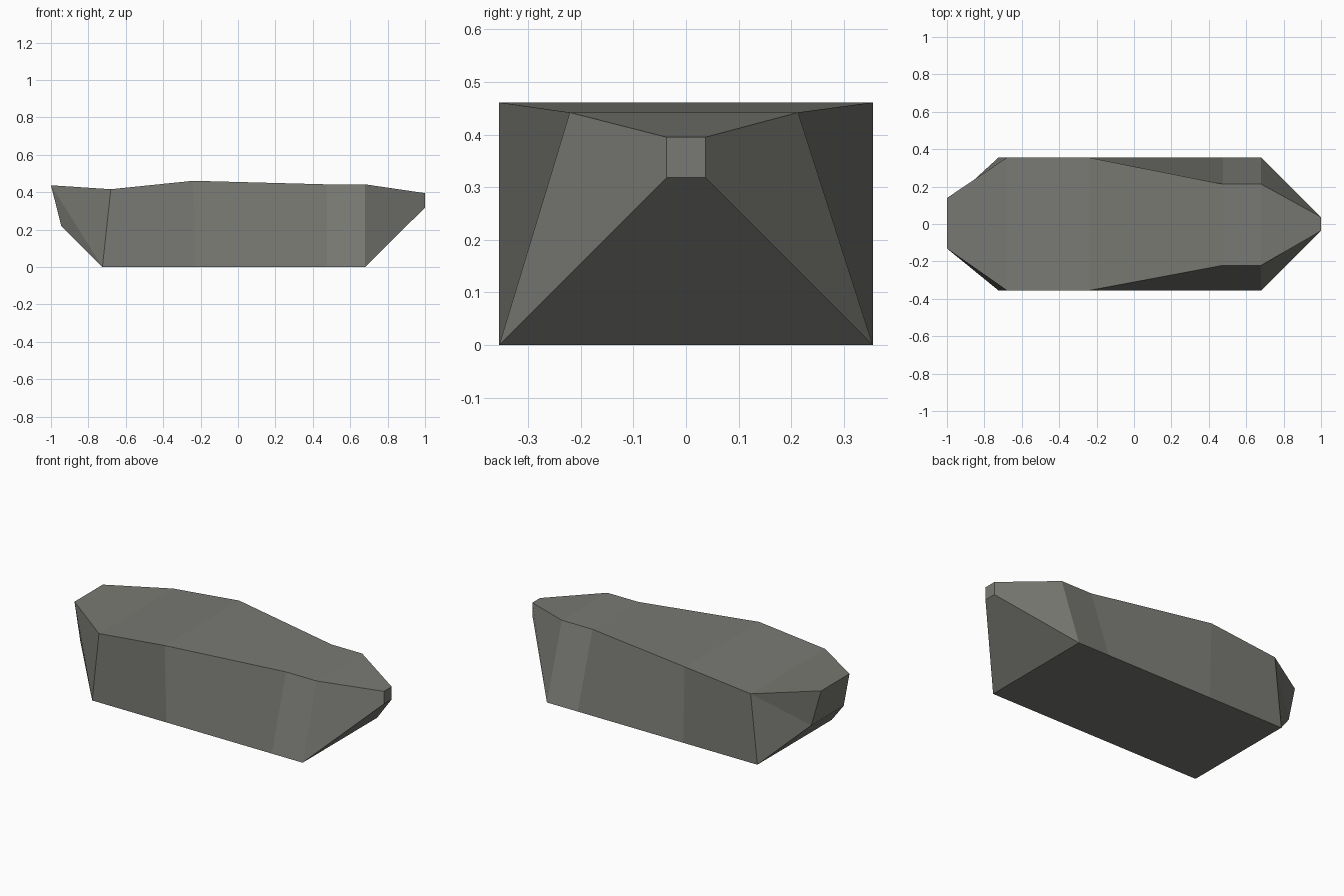
import bpy, bmesh

if "Cube" in bpy.data.objects:
    bpy.data.objects.remove(bpy.data.objects["Cube"])

# One flat grey-brown for the whole body
mat = bpy.data.materials.new("warm grey")
mat.diffuse_color = (0.19, 0.19, 0.172, 1)
mat.use_nodes = True
mat.node_tree.nodes["Principled BSDF"].inputs["Base Color"].default_value = mat.diffuse_color

# Cross-sections from stern to bow:
# lower x, lower half width, lower z, upper x, upper half width, upper z
stations = [
    (-0.945, 0.154, 0.22, -1.00, 0.135, 0.437),   # stern plate
    (-0.725, 0.355, 0.00, -0.68, 0.355, 0.416),   # stern shoulder
    (-0.23, 0.355, 0.00, -0.24, 0.355, 0.461),    # widest deck
    (0.475, 0.355, 0.00, 0.475, 0.217, 0.442),    # narrowed deck
    (0.68, 0.355, 0.00, 0.68, 0.217, 0.442),      # bow shoulder
    (1.00, 0.037, 0.318, 1.00, 0.037, 0.395),     # bow plate
]

bm = bmesh.new()
rings = []
for lx, lw, lz, ux, uw, uz in stations:
    shift = 0.004 if uw in (0.135, 0.217) else 0   # slight deck offset
    rings.append([bm.verts.new(p) for p in (
        (lx, -lw, lz), (lx, lw, lz),
        (ux, uw + (shift if uw < 0.2 else -shift), uz),
        (ux, -uw + (shift if uw < 0.2 else -shift), uz))])

# Skin between sections, with both stern cheeks folded explicitly
for i, (a, b) in enumerate(zip(rings, rings[1:])):
    for j in range(4):
        k = (j + 1) % 4
        if i == 0 and j == 1:
            bm.faces.new((a[1], a[2], b[2]))
            bm.faces.new((a[1], b[2], b[1]))
        elif i == 0 and j == 3:
            bm.faces.new((a[3], a[0], b[0]))
            bm.faces.new((a[3], b[0], b[3]))
        else:
            bm.faces.new((a[j], a[k], b[k], b[j]))

# Stern and bow end plates
bm.faces.new(rings[0])
bm.faces.new(rings[-1])
bmesh.ops.recalc_face_normals(bm, faces=bm.faces)

mesh = bpy.data.meshes.new("hull")
bm.to_mesh(mesh)
bm.free()
mesh.materials.append(mat)
hull = bpy.data.objects.new("hull", mesh)
bpy.context.collection.objects.link(hull)
